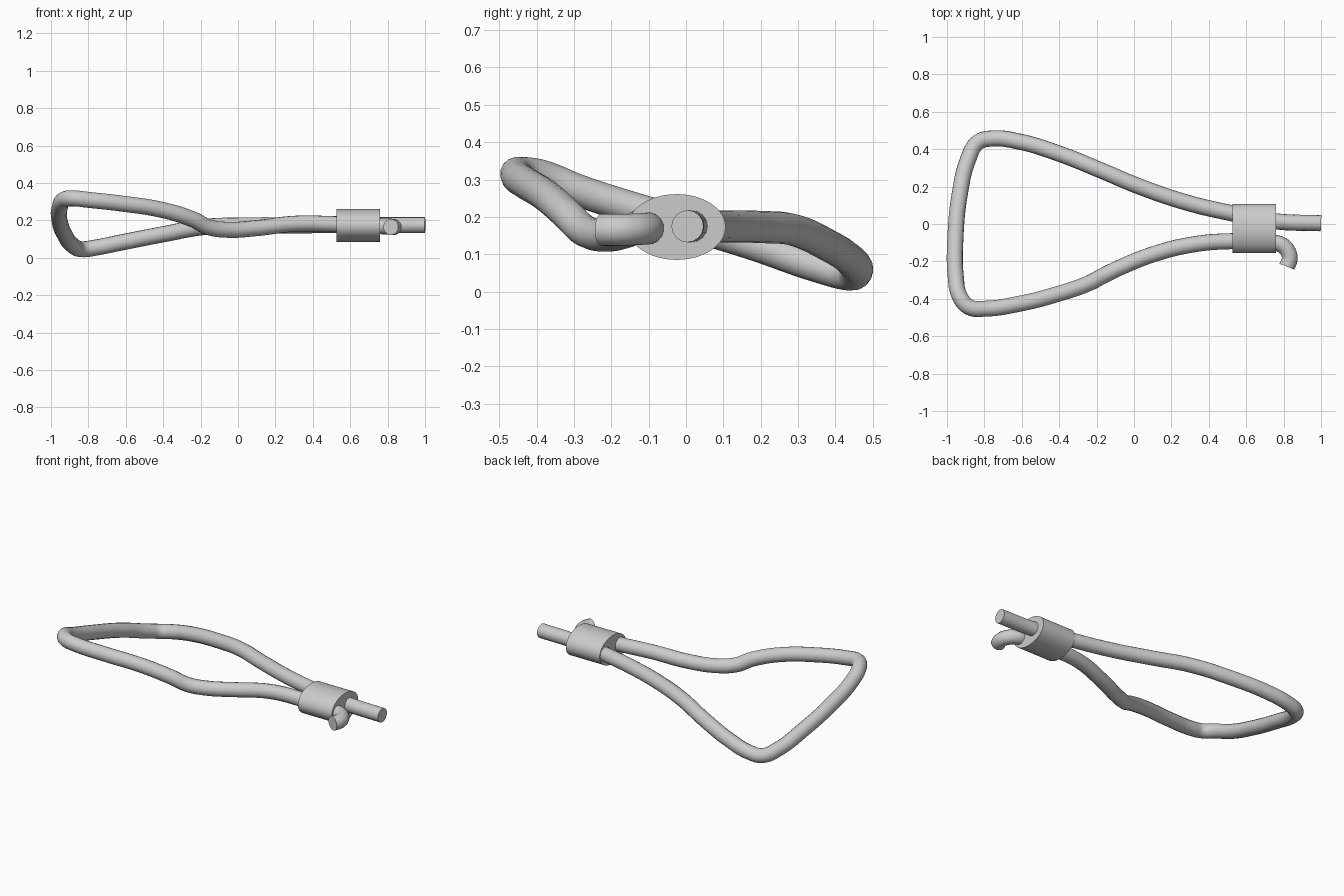
import bpy, math

if "Cube" in bpy.data.objects:
    bpy.data.objects.remove(bpy.data.objects["Cube"])

CABLE_RADIUS = 0.043


def smooth(obj, angle=35):
    bpy.ops.object.select_all(action='DESELECT')
    obj.select_set(True)
    bpy.context.view_layer.objects.active = obj
    bpy.ops.object.shade_smooth_by_angle(angle=math.radians(angle))


def tube(name, points, radius):
    """Round capped tube swept along a smooth path."""
    curve = bpy.data.curves.new(name, 'CURVE')
    curve.dimensions = '3D'
    curve.resolution_u = 8
    curve.bevel_depth = radius
    curve.bevel_resolution = 6
    curve.use_fill_caps = True
    spline = curve.splines.new('BEZIER')
    spline.bezier_points.add(len(points) - 1)
    for bp, co in zip(spline.bezier_points, points):
        bp.co = co
        bp.handle_left_type = bp.handle_right_type = 'AUTO'
    obj = bpy.data.objects.new(name, curve)
    bpy.context.collection.objects.link(obj)
    bpy.ops.object.select_all(action='DESELECT')
    obj.select_set(True)
    bpy.context.view_layer.objects.active = obj
    bpy.ops.object.convert(target='MESH')
    obj = bpy.context.object
    smooth(obj)
    return obj


# Cable: straight end, back strand, far end of loop, front strand, bent tail
path = [
    (1.00, 0.004, 0.175), (0.76, 0.014, 0.175), (0.52, 0.058, 0.175),
    (0.28, 0.115, 0.174), (0.03, 0.20, 0.173), (-0.18, 0.288, 0.165),
    (-0.40, 0.376, 0.126), (-0.62, 0.442, 0.083), (-0.76, 0.457, 0.055),
    (-0.835, 0.436, 0.046), (-0.885, 0.35, 0.068), (-0.93, 0.17, 0.13),
    (-0.955, -0.08, 0.205), (-0.953, -0.28, 0.268), (-0.93, -0.39, 0.311),
    (-0.88, -0.445, 0.318), (-0.80, -0.453, 0.310), (-0.62, -0.428, 0.290),
    (-0.40, -0.372, 0.255), (-0.24, -0.316, 0.205), (-0.16, -0.274, 0.165),
    (-0.06, -0.226, 0.150), (0.10, -0.163, 0.159), (0.30, -0.112, 0.182),
    (0.52, -0.092, 0.180), (0.74, -0.10, 0.170), (0.79, -0.112, 0.168),
    (0.825, -0.150, 0.166), (0.832, -0.190, 0.165), (0.817, -0.228, 0.165),
]
tube("cable_loop", path, CABLE_RADIUS)

# Oval crimp sleeve holding both strands
bpy.ops.mesh.primitive_cylinder_add(
    vertices=48, radius=1, depth=0.235,
    location=(0.643, -0.025, 0.173), rotation=(0, math.pi / 2, 0))
sleeve = bpy.context.object
sleeve.name = "crimp_sleeve"
sleeve.scale = (0.088, 0.131, 1)
bpy.ops.object.transform_apply(location=False, rotation=True, scale=True)
smooth(sleeve)
